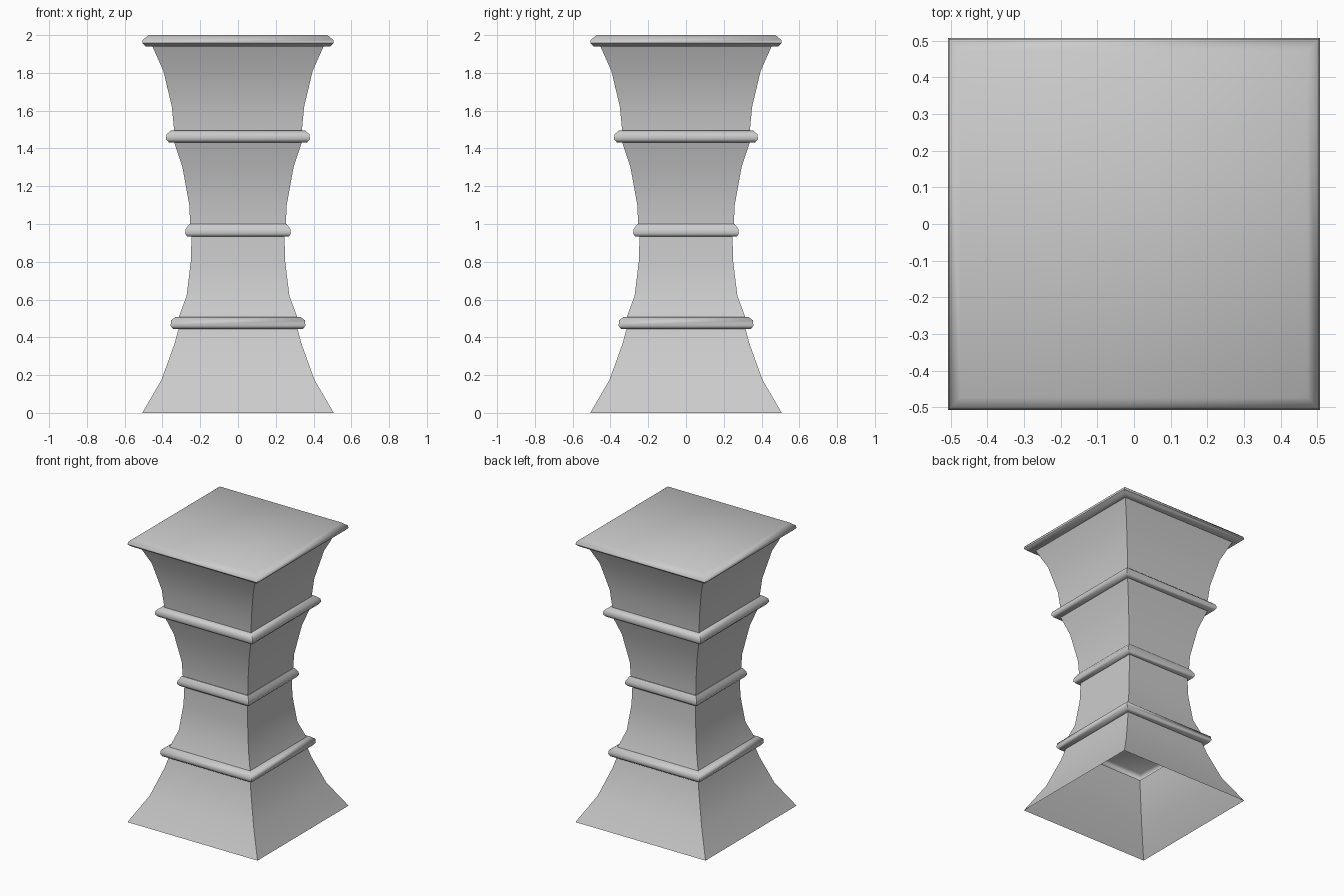
import bpy, bmesh, math

if "Cube" in bpy.data.objects:
    bpy.data.objects.remove(bpy.data.objects["Cube"])


def square_section(name, profile):
    """Sweep a (half width, height) profile round a square, cap the top, leave the base open."""
    bm = bmesh.new()
    rings = []
    for w, z in profile:
        rings.append([bm.verts.new((sx * w, sy * w, z))
                      for sx, sy in ((-1, -1), (1, -1), (1, 1), (-1, 1))])
    for low, high in zip(rings, rings[1:]):
        for i in range(4):
            j = (i + 1) % 4
            bm.faces.new((low[i], low[j], high[j], high[i]))
    bm.faces.new(rings[-1])
    mesh = bpy.data.meshes.new(name)
    bm.to_mesh(mesh)
    bm.free()
    obj = bpy.data.objects.new(name, mesh)
    bpy.context.collection.objects.link(obj)
    bpy.ops.object.select_all(action='DESELECT')
    obj.select_set(True)
    bpy.context.view_layer.objects.active = obj
    bpy.ops.object.shade_smooth_by_angle(angle=math.radians(55))


# Each tier: curved wall, then the moulded band and its flat top
square_section("base_tier", [
    (0.507, 0.0), (0.405, 0.175), (0.336, 0.366), (0.315, 0.445),
    (0.345, 0.445), (0.357, 0.462), (0.354, 0.49), (0.332, 0.507)])

square_section("lower_shaft_tier", [
    (0.314, 0.507), (0.272, 0.62), (0.25, 0.80), (0.246, 0.933),
    (0.268, 0.933), (0.28, 0.95), (0.277, 0.972), (0.258, 1.0)])

square_section("upper_shaft_tier", [
    (0.253, 1.0), (0.258, 1.10), (0.294, 1.30), (0.338, 1.432),
    (0.366, 1.432), (0.381, 1.45), (0.378, 1.475), (0.355, 1.495)])

square_section("capital_tier", [
    (0.338, 1.495), (0.35, 1.62), (0.395, 1.81), (0.453, 1.94),
    (0.488, 1.94), (0.507, 1.957), (0.504, 1.975), (0.473, 2.0)])
